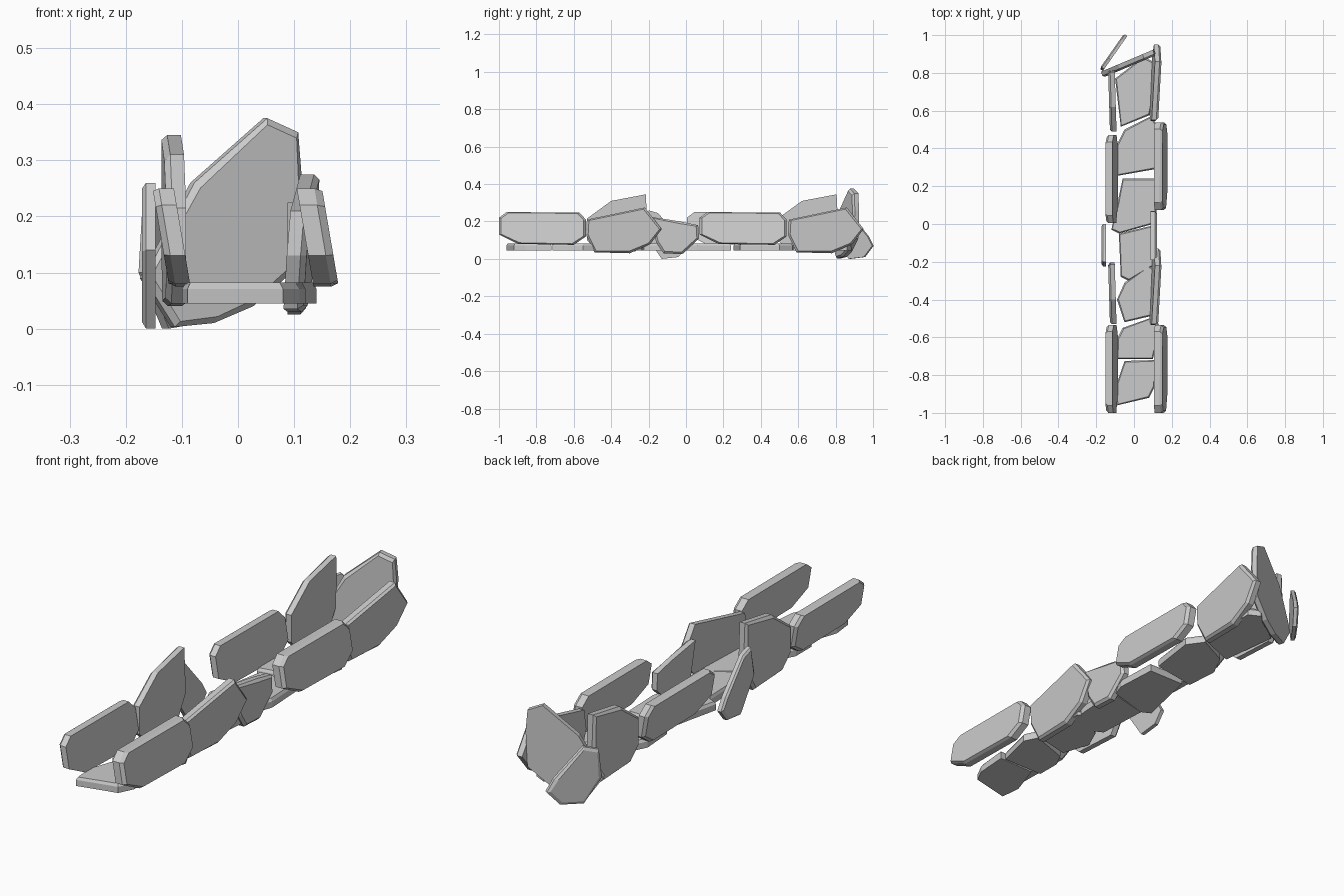
import bpy, bmesh
from mathutils import Vector

if "Cube" in bpy.data.objects:
    bpy.data.objects.remove(bpy.data.objects["Cube"])


def slab(name, pts, place, thick, chamfer=0.012):
    """Flat stone: outline -> straight rim -> chamfered inset face.
    place(u, v, t) maps outline coordinates and thickness into space."""
    cen = sum((Vector(p) for p in pts), Vector((0, 0))) / len(pts)

    def inset(p):
        d = Vector(p) - cen
        return cen + d * max(0.0, 1 - chamfer / d.length)

    bm = bmesh.new()
    rings = [[bm.verts.new(place(p[0], p[1], 0)) for p in pts],
             [bm.verts.new(place(p[0], p[1], thick * 0.7)) for p in pts],
             [bm.verts.new(place(*inset(p), thick)) for p in pts]]
    n = len(pts)
    for a, b in zip(rings, rings[1:]):
        for i in range(n):
            j = (i + 1) % n
            bm.faces.new((a[i], a[j], b[j], b[i]))
    bm.faces.new(rings[0][::-1])
    bm.faces.new(rings[-1])
    bmesh.ops.recalc_face_normals(bm, faces=bm.faces)
    me = bpy.data.meshes.new(name)
    bm.to_mesh(me)
    bm.free()
    ob = bpy.data.objects.new(name, me)
    bpy.context.collection.objects.link(ob)
    return ob


def shift(pts, dy):
    return [(u + dy, v) for u, v in pts]


def wall(name, pts, side, x, lean=0.0, turn=0.0, thick=0.035):
    """Upright side stone: inner face at |x|, leaning with height, turned along y."""
    ym = sum(p[0] for p in pts) / len(pts)
    slab(name, pts, lambda y, z, t: (
        side * (x + lean * (z - 0.16) + turn * (y - ym) + t), y, z), thick)


# Long wall stones, one pair at the front and one further back
long_stone = [(-1, .13), (-.90, .08), (-.60, .075), (-.535, .12),
              (-.535, .21), (-.57, .248), (-.96, .25), (-1, .22)]
for i, dr, dl in ((1, 0, 0), (2, 1.073, 1.005)):
    wall(f"right_long_stone_{i}", shift(long_stone, dr), 1, .12, -.17, thick=.045)
    wall(f"left_long_stone_{i}", shift(long_stone, dl), -1, .099, .17, thick=.038)

# Angular wall stones
right_block = [(-.535, .13), (-.49, .035), (-.30, .03), (-.19, .08),
               (-.13, .16), (-.22, .275), (-.53, .21)]
left_block = [(-.53, .10), (-.47, .045), (-.27, .04), (-.205, .15),
              (-.215, .345), (-.40, .31), (-.53, .215)]
for i, dr, dl in ((1, 0, 0), (2, 1.08, 1.02)):
    wall(f"right_block_stone_{i}", shift(right_block, dr), 1, .097, .08, .04)
    wall(f"left_block_stone_{i}", shift(left_block, dl), -1, .097, 0, .03)

# Small middle stones
wall("right_middle_stone", [(-.16, .09), (-.12, .03), (-.02, .025), (.07, .11),
                            (.065, .18), (-.03, .20), (-.19, .225)], 1, .088, thick=.033)
wall("left_middle_stone", [(-.225, .14), (-.13, 0), (-.04, .01), (0, .06),
                           (-.03, .11), (-.15, .245), (-.20, .26)], -1, .147, thick=.024)

# Paving slabs along the channel bed
floor = [
    [(-.09, -.96), (.08, -.92), (.11, -.86), (.12, -.72), (-.05, -.725), (-.10, -.87)],
    [(-.09, -.715), (.10, -.715), (.14, -.55), (.11, -.49), (-.06, -.55), (-.09, -.61)],
    [(-.05, -.52), (.10, -.485), (.11, -.24), (.08, -.22), (-.05, -.31), (-.09, -.40)],
    [(-.07, -.28), (-.03, -.30), (.10, -.225), (.11, -.08), (.09, -.01), (-.08, -.05)],
    [(-.12, -.03), (-.08, -.05), (.10, 0), (.12, .06), (.11, .24), (-.06, .24), (-.09, .10)],
    [(-.09, .255), (.11, .29), (.14, .50), (.09, .57), (-.05, .50), (-.10, .40)],
    [(-.07, .515), (.08, .575), (.11, .70), (.10, .86), (.05, .885), (-.10, .77)],
]
for i, pts in enumerate(floor):
    slab(f"floor_slab_{i + 1}", pts, lambda x, y, t: (x, y, .045 + t), .037, .008)

# Tall slab closing the far end, set at an angle
slab("end_slab", [(-.175, .09), (-.12, .003), (-.05, .01), (.02, .04), (.10, .11),
                  (.107, .26), (.10, .35), (.045, .375), (-.085, .26)],
     lambda x, z, t: (x + .3 * t, .88 + .42 * x - .9 * t, z), .035)

# Thin propped slab behind the end
slab("propped_slab", [(.81, .10), (.87, 0), (.95, .01), (.995, .07),
                      (.97, .12), (.87, .24), (.82, .22)],
     lambda y, z, t: (-.165 + .7 * (y - .81) - .8 * t, y + .56 * t, z), .022)
